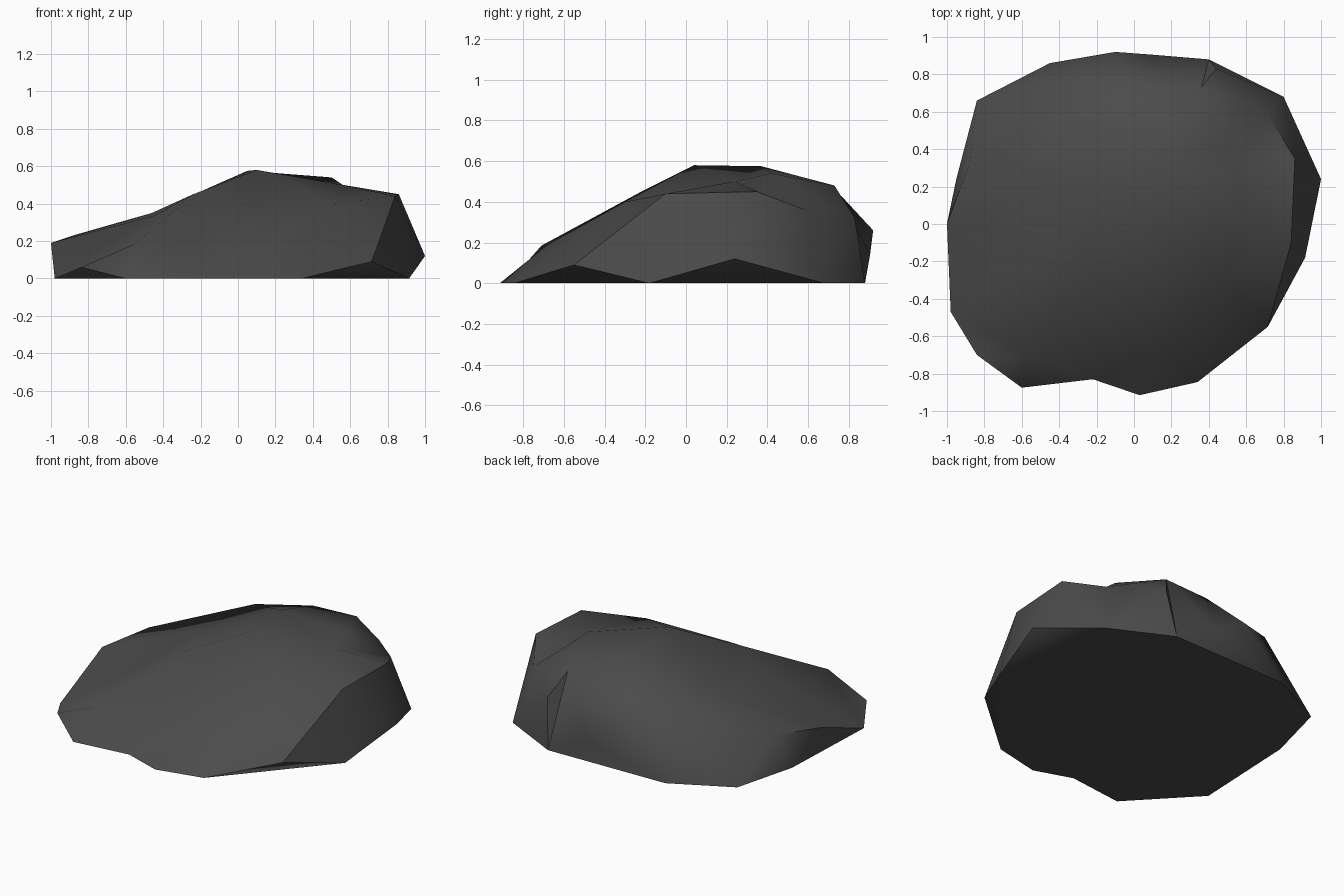
import bpy, bmesh, math
from mathutils import Vector
from mathutils.geometry import delaunay_2d_cdt

if "Cube" in bpy.data.objects:
    bpy.data.objects.remove(bpy.data.objects["Cube"])

# Stone colour
stone = bpy.data.materials.new("dark_grey_stone")
stone.use_nodes = True
colour = (0.07, 0.07, 0.07, 1)
stone.diffuse_color = colour
stone.node_tree.nodes["Principled BSDF"].inputs["Base Color"].default_value = colour

# Outer rim, counter-clockwise; raised corners overhang the ground
rim = [(-.98, -.47, 0), (-.84, -.70, .06), (-.60, -.875, 0), (-.22, -.83, 0),
       (.03, -.915, 0), (.34, -.845, 0), (.715, -.55, .09), (.915, -.18, 0),
       (1, .24, .12), (.80, .68, 0), (.40, .88, 0), (.10, .905, .14),
       (-.10, .92, .26), (-.45, .86, 0), (-.84, .66, 0), (-.95, .24, 0), (-1, 0, .19)]
n = len(rim)

# Named corners of the shoulders and crown
crown = {
    "front": (.50, -.30, .40), "right": (.84, -.10, .44), "right_back": (.86, .35, .45),
    "dip": (.71, .59, .36), "ledge": (.57, .67, .40), "back": (.36, .73, .48),
    "spur": (.44, .83, .32), "back_mid": (.04, .73, .465),
    "back_left": (-.40, .75, .35), "left": (-.88, .32, .23), "slope": (-.46, .25, .35),
    "cheek": (-.45, -.15, .335), "brow": (-.24, -.22, .45), "peak": (.10, .04, .58),
    "top": (.05, .37, .575), "knob": (.50, .42, .54), "knob_foot": (.56, .24, .50),
    "toe_left": (-.55, -.71, .185), "toe_right": (.15, -.68, .19)}
slot = {name: n + i for i, name in enumerate(crown)}
slot.update(left_rim=n - 1, back_rim=12, right_rim=6)

# Ridge lines that the surface must follow
ridges = ["front right right_back dip ledge back back_mid back_left left left_rim",
          "toe_left brow peak top knob back spur", "back_mid back_rim back_left",
          "left slope brow", "left_rim cheek brow", "toe_right front peak",
          "knob knob_foot right_back", "knob_foot dip", "right right_rim"]
edges = []
for line in ridges:
    path = [slot[name] for name in line.split()]
    edges += zip(path, path[1:])

points = [Vector(p) for p in rim + list(crown.values())]
cap = delaunay_2d_cdt([p.xy for p in points], edges, [list(range(n))], 1, 1e-5)

bm = bmesh.new()
verts = [bm.verts.new(p) for p in points]

# Top surface
for face in cap[2]:
    bm.faces.new([verts[cap[3][i][0]] for i in face])

# Undercuts below each raised run, then the flat underside
ground = [i for i in range(n) if rim[i][2] == 0]
for a, b in zip(ground, ground[1:] + [ground[0] + n]):
    if b - a > 1:
        bm.faces.new([verts[i % n] for i in range(b, a - 1, -1)])
bm.faces.new([verts[i] for i in reversed(ground)])
bmesh.ops.recalc_face_normals(bm, faces=bm.faces)

mesh = bpy.data.meshes.new("rock")
bm.to_mesh(mesh)
bm.free()
mesh.materials.append(stone)
rock = bpy.data.objects.new("rock", mesh)
bpy.context.collection.objects.link(rock)

# Smooth weathered faces with crisp shoulder and ground edges
bpy.context.view_layer.objects.active = rock
rock.select_set(True)
bpy.ops.object.shade_smooth_by_angle(angle=math.radians(45))
